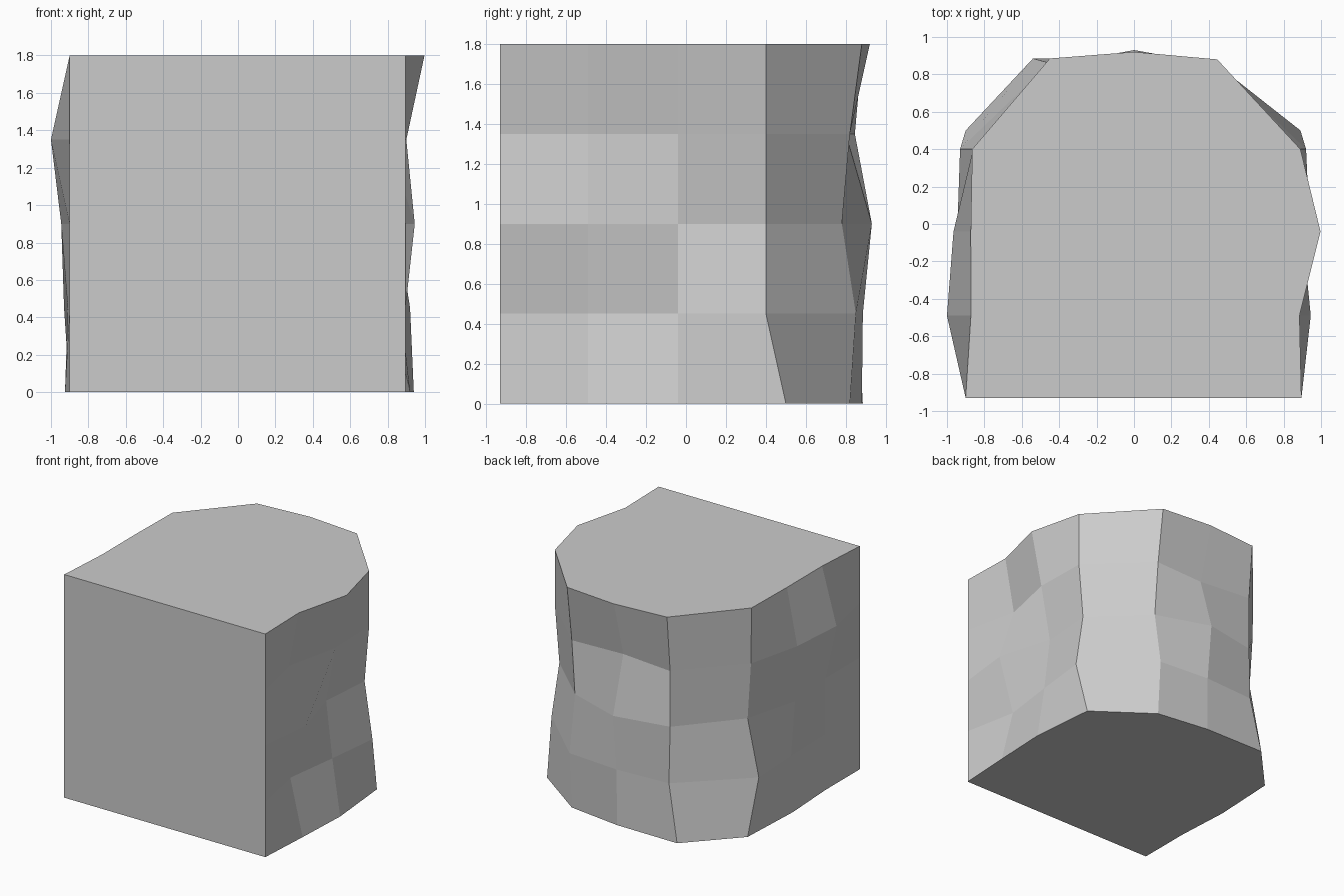
import bpy, bmesh

if "Cube" in bpy.data.objects:
    bpy.data.objects.remove(bpy.data.objects["Cube"])

LEVELS = [0, 0.45, 0.9, 1.35, 1.8]
SIDE_Y = [-0.49, -0.04, 0.40]
BACK_X = [0.445, 0.0, -0.45]
FRONT_Y, HALF_W = -0.93, 0.895

# outward reach of each column per level, bottom to top
RIGHT = [[0.92, 0.94, 0.89], [0.81, 0.87, 0.92], [0.945, 0.815, 0.85],
         [0.80, 0.90, 0.89], [0.885, 0.997, 0.89]]
BACK = [[0.82, 0.88, 0.885], [0.85, 0.885, 0.86], [0.78, 0.93, 0.845],
        [0.82, 0.80, 0.845], [0.88, 0.92, 0.885]]
LEFT = [[0.90, 0.925, 0.90], [0.90, 0.91, 0.93], [0.90, 0.945, 0.83],
        [1.0, 0.965, 0.86], [0.872, 0.873, 0.865]]


def ring(i):
    """Outline of one level, from front right round the back to front left."""
    side_y, back_x = SIDE_Y[:], BACK_X[:]
    if i == 0:  # the foot spreads at the rear corners
        side_y[2], back_x[2] = 0.50, -0.54
    pts = [(HALF_W, FRONT_Y)]
    pts += list(zip(RIGHT[i], side_y))
    pts += list(zip(back_x, BACK[i]))
    pts += [(-x, y) for x, y in zip(LEFT[i], side_y)][::-1]
    pts.append((-HALF_W - 0.005, FRONT_Y))
    return pts


# Rough block: stacked rings, flat front, flat top and bottom
bm = bmesh.new()
rings = [[bm.verts.new((x, y, z)) for x, y in ring(i)] for i, z in enumerate(LEVELS)]
for low, high in zip(rings, rings[1:]):
    n = len(low)
    for k in range(n):
        j = (k + 1) % n
        bm.faces.new((low[k], low[j], high[j], high[k]))
bm.faces.new(rings[0][::-1])
bm.faces.new(rings[-1])
bmesh.ops.recalc_face_normals(bm, faces=bm.faces)

mesh = bpy.data.meshes.new("rock_block")
bm.to_mesh(mesh)
bm.free()
bpy.context.collection.objects.link(bpy.data.objects.new("rock_block", mesh))
